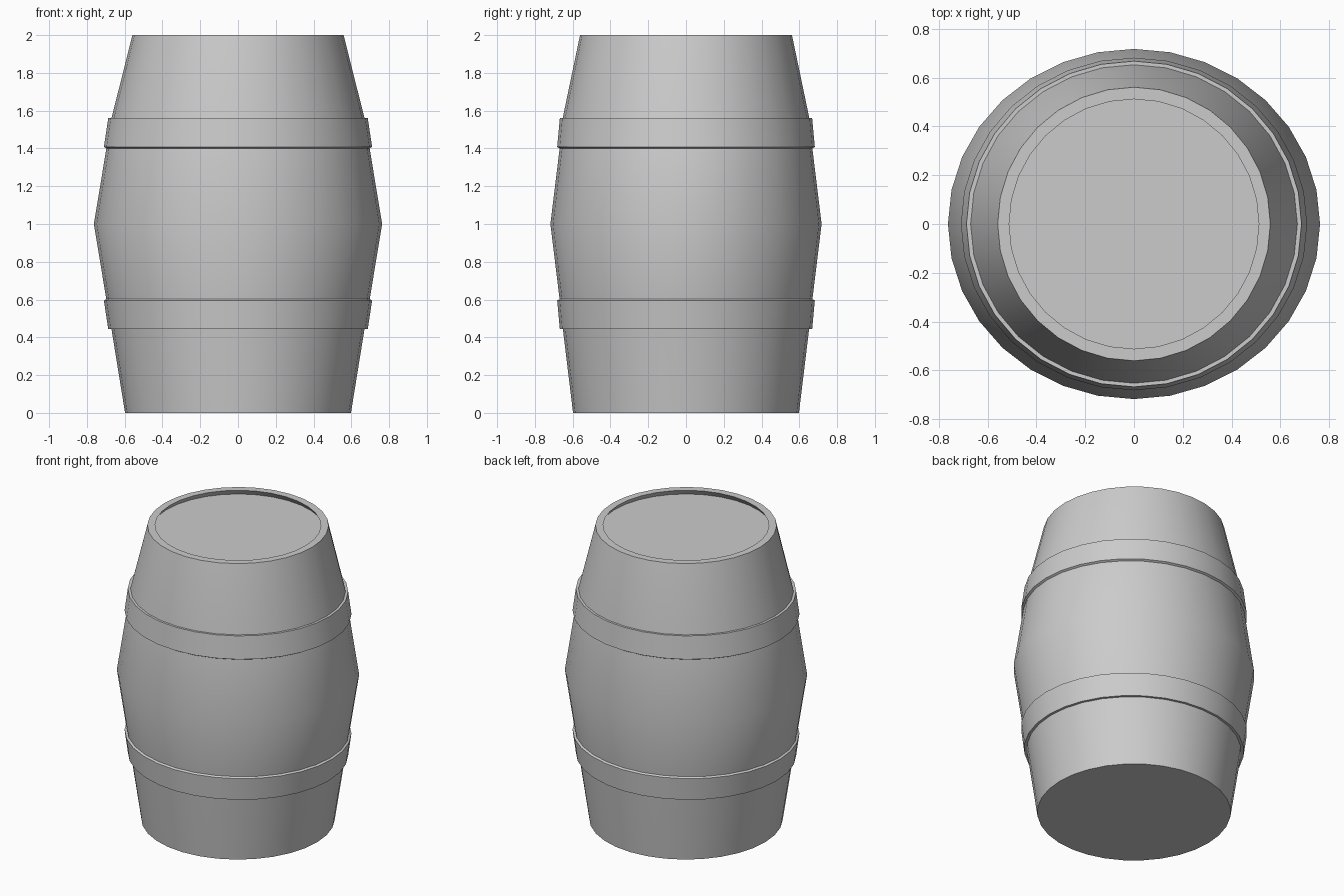
import bpy, bmesh
from math import cos, sin, tau, radians

if "Cube" in bpy.data.objects:
    bpy.data.objects.remove(bpy.data.objects["Cube"])

SEGMENTS = 32


def lathe(name, profile, closed=False):
    """Sweep (radius_x, radius_y, z) rings into a surface; cap the ends unless closed."""
    bm = bmesh.new()
    rings = []
    for rx, ry, z in profile:
        rings.append([bm.verts.new((rx * cos(tau * i / SEGMENTS),
                                    ry * sin(tau * i / SEGMENTS), z))
                      for i in range(SEGMENTS)])
    pairs = list(zip(rings, rings[1:]))
    if closed:
        pairs.append((rings[-1], rings[0]))
    for a, b in pairs:
        for i in range(SEGMENTS):
            j = (i + 1) % SEGMENTS
            bm.faces.new((a[i], a[j], b[j], b[i]))
    if not closed:
        bm.faces.new(rings[0][::-1])
        bm.faces.new(rings[-1])
    bmesh.ops.recalc_face_normals(bm, faces=bm.faces[:])
    mesh = bpy.data.meshes.new(name)
    bm.to_mesh(mesh)
    bm.free()
    obj = bpy.data.objects.new(name, mesh)
    bpy.context.collection.objects.link(obj)
    bpy.ops.object.select_all(action='DESELECT')
    obj.select_set(True)
    bpy.context.view_layer.objects.active = obj
    bpy.ops.object.shade_smooth_by_angle(angle=radians(30))
    return obj


# Barrel body: tapered staves, slightly oval belly, recessed undercut lid
lathe("barrel_body", [
    (0.598, 0.598, 0.0),
    (0.670, 0.652, 0.445),
    (0.697, 0.669, 0.60),
    (0.763, 0.718, 1.0),
    (0.697, 0.669, 1.40),
    (0.670, 0.653, 1.56),
    (0.559, 0.561, 2.0),
    (0.512, 0.512, 2.0),
    (0.540, 0.540, 1.962),
])

# Hoops: the lower one is the upper one mirrored about mid height
hoop = [
    (0.669, 0.652, 1.56),
    (0.687, 0.668, 1.56),
    (0.710, 0.682, 1.408),
    (0.696, 0.668, 1.40),
]
lathe("upper_hoop", hoop, closed=True)
lathe("lower_hoop", [(rx, ry, 2.003 - z) for rx, ry, z in hoop], closed=True)
